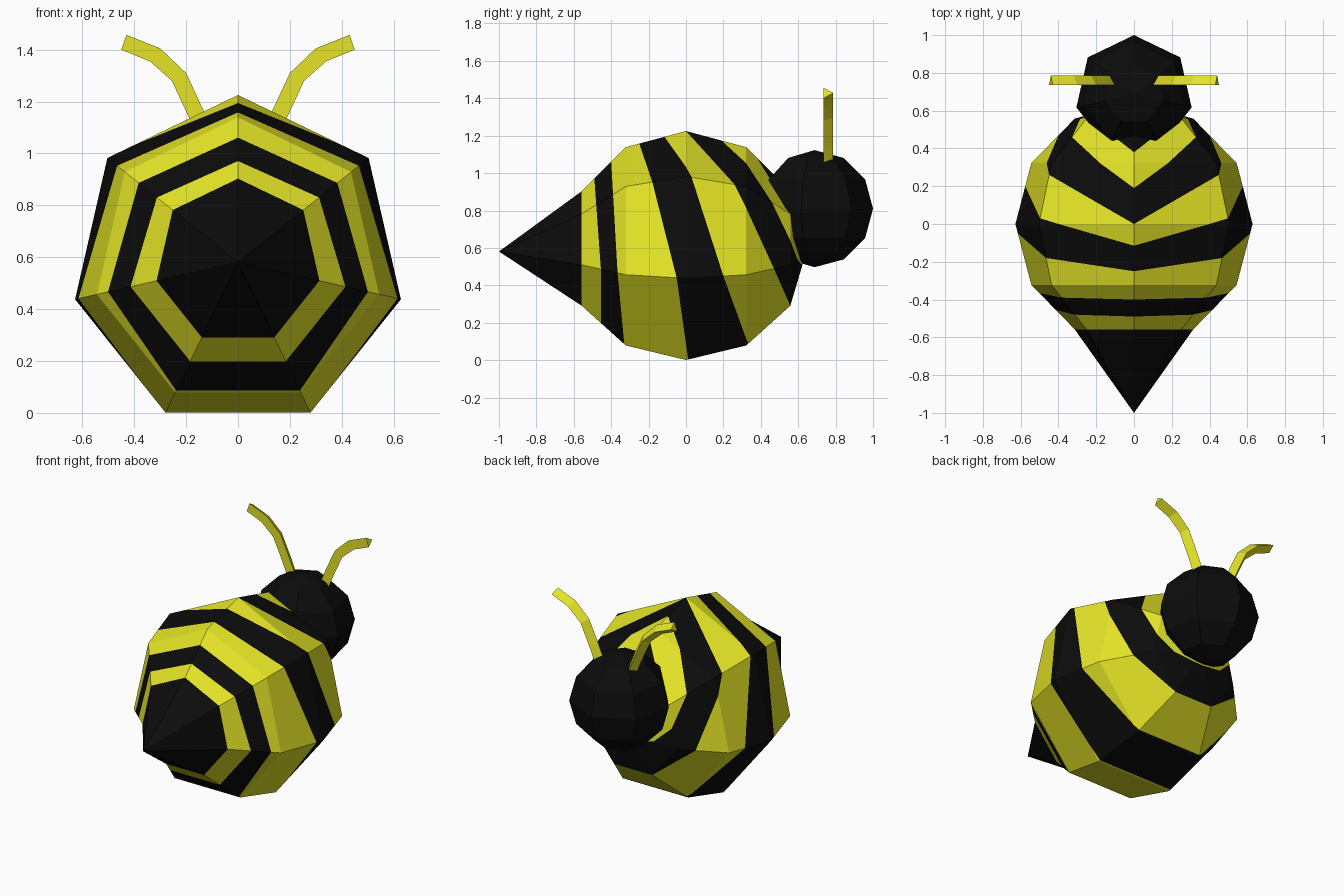
import bpy, bmesh, math
from mathutils import Vector

if "Cube" in bpy.data.objects:
    bpy.data.objects.remove(bpy.data.objects["Cube"])

SIDES = 7
STEP = math.tau / SIDES


def material(name, rgb):
    m = bpy.data.materials.new(name)
    m.diffuse_color = (*rgb, 1)
    m.use_nodes = True
    m.node_tree.nodes["Principled BSDF"].inputs["Base Color"].default_value = m.diffuse_color
    return m


YELLOW = material("yellow", (0.78, 0.78, 0.02))
BLACK = material("black", (0.0035, 0.0035, 0.0035))


def finish(bm, name, mats):
    bmesh.ops.recalc_face_normals(bm, faces=bm.faces[:])
    me = bpy.data.meshes.new(name)
    bm.to_mesh(me)
    bm.free()
    for m in mats:
        me.materials.append(m)
    ob = bpy.data.objects.new(name, me)
    bpy.context.collection.objects.link(ob)
    return ob


def ball(radius, place, start, end):
    """Seven-sided, six-ring ball; place(t, angle, r) gives the position."""
    bm = bmesh.new()
    rings = []
    for i in range(1, 6):
        a = math.pi * i / 6
        rings.append([bm.verts.new(place(-radius * math.cos(a), k * STEP, radius * math.sin(a)))
                      for k in range(SIDES)])
    p0, p1 = bm.verts.new(place(start, 0, 0)), bm.verts.new(place(end, 0, 0))
    for k in range(SIDES):
        j = (k + 1) % SIDES
        bm.faces.new((p0, rings[0][j], rings[0][k]))
        bm.faces.new((p1, rings[-1][k], rings[-1][j]))
        for a, b in zip(rings, rings[1:]):
            bm.faces.new((a[k], a[j], b[j], b[k]))
    return bm


# Body: ball along y with the rear pole pulled out into a sting
R, CZ = 0.644, 0.581


def body_point(y, a, r):
    return Vector((r * math.sin(a), y, CZ + r * math.cos(a)))


def body_radius(y):
    pts = [(-R * math.cos(math.pi * i / 6), R * math.sin(math.pi * i / 6)) for i in range(7)]
    for (y0, r0), (y1, r1) in zip(pts, pts[1:]):
        if y0 <= y <= y1:
            return r0 + (r1 - r0) * (y - y0) / (y1 - y0)
    return 0


bm = ball(R, body_point, -1.0, R)

# Stripe edges: y on the top, upper side, lower side and bottom ridges
STRIPES = [(-0.49, -0.48, -0.455, -0.455),
           (-0.40, -0.39, -0.366, -0.33),
           (-0.25, -0.18, -0.05, 0.012),
           (-0.115, 0.03, 0.20, 0.333),
           (0.0, 0.26, 0.47, 0.558),
           (0.19, 0.46, 0.595, 0.622),
           (0.38, 0.565, 0.612, 0.635)]


def sector(face):
    c = face.calc_center_median()
    return int((math.atan2(c.x, c.z - CZ) % math.tau) / STEP)


planes = {}
for k in range(SIDES):
    radial = Vector((math.sin((k + 0.5) * STEP), 0, math.cos((k + 0.5) * STEP)))
    planes[k] = []
    for s in STRIPES:
        ends = []
        for n in (k, k + 1):
            y = s[min(n, SIDES - n)]
            ends.append(body_point(y, n * STEP, body_radius(y)))
        no = (ends[1] - ends[0]).cross(radial).normalized()
        if no.y < 0:
            no.negate()
        planes[k].append((ends[0], no))
        faces = [f for f in bm.faces if sector(f) == k]
        geom = set(faces)
        for f in faces:
            geom.update(f.edges)
            geom.update(f.verts)
        bmesh.ops.bisect_plane(bm, geom=list(geom), dist=0.0005, plane_co=ends[0], plane_no=no)

for f in bm.faces:
    c = f.calc_center_median()
    count = sum((c - co).dot(no) > 0 for co, no in planes[sector(f)])
    sting = max(v.co.y for v in f.verts) < -0.55
    f.material_index = 1 if sting or count % 2 else 0
finish(bm, "striped_body", [YELLOW, BLACK])

# Head: upright ball
HR = 0.313
head = ball(HR, lambda z, a, r: Vector((r * math.sin(a), 0.687 + r * math.cos(a), 0.81 + z)), -HR, HR)
finish(head, "head", [BLACK])

# Antennae: bent triangular rods, flat side to the front
INNER = [(0.08, 1.04), (0.13, 1.16), (0.20, 1.31), (0.30, 1.405), (0.43, 1.457)]
OUTER = [(0.14, 1.02), (0.19, 1.14), (0.255, 1.28), (0.34, 1.355), (0.45, 1.40)]
for side, name in ((1, "right_antenna"), (-1, "left_antenna")):
    bm = bmesh.new()
    rows = []
    for (x0, z0), (x1, z1) in zip(INNER, OUTER):
        rows.append([bm.verts.new((side * x0, 0.735, z0)),
                     bm.verts.new((side * x1, 0.735, z1)),
                     bm.verts.new((side * (x0 + x1) / 2, 0.787, (z0 + z1) / 2))])
    for a, b in zip(rows, rows[1:]):
        for i in range(3):
            j = (i + 1) % 3
            bm.faces.new((a[i], a[j], b[j], b[i]))
    bm.faces.new(rows[0])
    bm.faces.new(rows[-1])
    finish(bm, name, [YELLOW])
